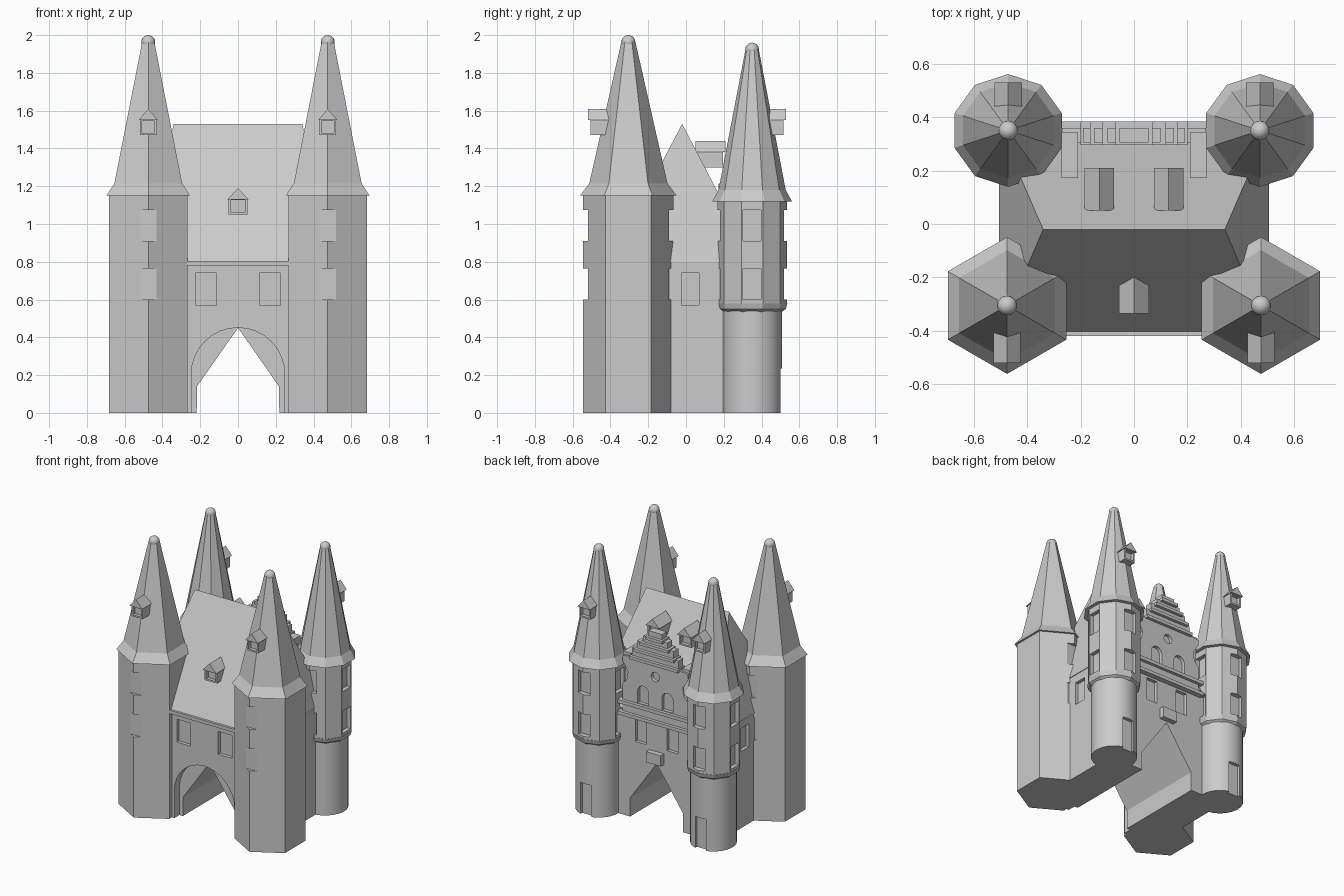
import bpy, bmesh, math
from mathutils import Vector, Matrix

cube = bpy.data.objects.get("Cube")
if cube:
    bpy.data.objects.remove(cube, do_unlink=True)

stone = bpy.data.materials.new("grey_stone")
stone.use_nodes = True
GREY = (0.6, 0.6, 0.6, 1)
stone.diffuse_color = GREY
stone.node_tree.nodes["Principled BSDF"].inputs["Base Color"].default_value = GREY


def finish(name, bm, smooth=False):
    bmesh.ops.recalc_face_normals(bm, faces=bm.faces)
    me = bpy.data.meshes.new(name)
    bm.to_mesh(me)
    bm.free()
    me.materials.append(stone)
    ob = bpy.data.objects.new(name, me)
    bpy.context.collection.objects.link(ob)
    if smooth:
        for p in me.polygons:
            p.use_smooth = True
        me.set_sharp_from_angle(angle=math.radians(35))
    return ob


def box(name, x, y, z):
    """Box from three (low, high) ranges."""
    bm = bmesh.new()
    bmesh.ops.create_cube(bm, size=1)
    for v in bm.verts:
        v.co = [r[0] if c < 0 else r[1] for c, r in zip(v.co, (x, y, z))]
    return finish(name, bm)


def prism(name, points, y0, y1):
    """Profile in x and z, extruded along y."""
    bm = bmesh.new()
    face = bm.faces.new([bm.verts.new((x, y0, z)) for x, z in points])
    out = bmesh.ops.extrude_face_region(bm, geom=[face])["geom"]
    for v in out:
        if isinstance(v, bmesh.types.BMVert):
            v.co.y = y1
    return finish(name, bm)


def lathe(name, cx, cy, rings, n, smooth=False):
    """Stacked n-sided rings with a corner towards +y."""
    bm = bmesh.new()
    loops = []
    for r, z in rings:
        angles = [math.pi / 2 + math.tau * i / n for i in range(n)]
        loops.append([bm.verts.new((cx + r * math.cos(a), cy + r * math.sin(a), z)) for a in angles])
    for a, b in zip(loops, loops[1:]):
        for i in range(n):
            j = (i + 1) % n
            bm.faces.new((a[i], a[j], b[j], b[i]))
    bm.faces.new(loops[0])
    bm.faces.new(loops[-1])
    return finish(name, bm, smooth)


def ball(name, x, y, z, r):
    bm = bmesh.new()
    bmesh.ops.create_uvsphere(bm, u_segments=16, v_segments=10, radius=r,
                              matrix=Matrix.Translation((x, y, z)))
    finish(name, bm, True)


def cut(ob, cutters):
    """Subtract the cutters, keep the result and remove the cutters."""
    for c in cutters:
        c.hide_render = True
        m = ob.modifiers.new("cut", 'BOOLEAN')
        m.operation, m.solver, m.object = 'DIFFERENCE', 'EXACT', c
    dg = bpy.context.evaluated_depsgraph_get()
    me = bpy.data.meshes.new_from_object(ob.evaluated_get(dg))
    ob.modifiers.clear()
    ob.data = me
    for c in cutters:
        bpy.data.objects.remove(c, do_unlink=True)


def arch(w, z0, spring, x=0, steps=16):
    """Round-headed outline."""
    pts = [(x + w, z0)]
    pts += [(x + w * math.cos(math.pi * i / steps), spring + w * math.sin(math.pi * i / steps))
            for i in range(steps + 1)]
    return pts + [(x - w, z0)]


def dormer(name, x, face, back, z, w=0.05, h=0.08):
    """Small gabled window box whose opening is at y = face."""
    s = 1 if face > back else -1
    body = box(name, (x - w, x + w), sorted((face, back)), (z, z + h))
    inset = sorted((face - s * 0.025, face + s * 0.1))
    cut(body, [box("cutter", (x - w * 0.75, x + w * 0.75), inset, (z + 0.012, z + h - 0.004))])
    e = w + 0.006
    prism(name + "_roof", [(x - e, z + h), (x + e, z + h), (x, z + h + 0.06)], face + s * 0.015, back)


SILLS = (0.6, 0.91)

# Front towers: six sides, flat window cuts on the corners, flared spires
for side, sx in (("right", -1), ("left", 1)):
    x, y = sx * 0.475, -0.305
    body = lathe(f"front_tower_{side}", x, y, [(0.24, 0), (0.24, 1.15)], 6)
    cut(body, [box("cutter", (x - 0.1, x + 0.1), sorted((y + d * 0.215, y + d * 0.4)), (z, z + 0.165))
               for z in SILLS for d in (-1, 1)])
    lathe(f"front_spire_{side}", x, y, [(0.256, 1.15), (0.207, 1.215), (0.037, 1.965)], 6)
    ball(f"front_finial_{side}", x, y, 1.963, 0.037)
    dormer(f"front_spire_dormer_{side}", x, -0.505, -0.405, 1.47, 0.045)

# Back towers: round foot with a door, corbel, ten-sided storey, flared spire
for side, sx in (("right", -1), ("left", 1)):
    x, y = sx * 0.471, 0.35
    foot = lathe(f"back_tower_foot_{side}", x, y, [(0.157, 0), (0.157, 0.56)], 32, True)
    cut(foot, [box("cutter", (x - 0.045, x + 0.045), (y + 0.13, y + 0.3), (-0.1, 0.235))])
    lathe(f"back_tower_corbel_{side}", x, y, [(0.157, 0.535), (0.178, 0.55), (0.187, 0.58)], 10)
    body = lathe(f"back_tower_storey_{side}", x, y, [(0.184, 0.575), (0.184, 1.125)], 10)
    cutters = []
    for z in SILLS:
        for d in (-1, 1):
            near = sorted((d * 0.145, d * 0.3))
            cutters.append(box("cutter", (x - 0.047, x + 0.047), [y + v for v in near], (z, z + 0.165)))
            cutters.append(box("cutter", [x + v for v in near], (y - 0.047, y + 0.047), (z, z + 0.165)))
    cut(body, cutters)
    lathe(f"back_spire_{side}", x, y, [(0.211, 1.12), (0.178, 1.18), (0.035, 1.925)], 10)
    ball(f"back_finial_{side}", x, y, 1.924, 0.036)
    dormer(f"back_spire_dormer_{side}", x, 0.515, 0.42, 1.47, 0.045)

# Gatehouse: block with pointed passage, arched front recess and windows
house = box("gatehouse", (-0.5, 0.5), (-0.395, 0.345), (0, 0.8))
passage = [(-0.22, -0.1), (0.22, -0.1), (0.217, 0.14), (0, 0.45), (-0.217, 0.14)]
cutters = [prism("cutter", passage, -1, 1),
           prism("cutter", arch(0.247, -0.1, 0.204), -1, -0.335)]
for sx in (-1, 1):
    cutters.append(box("cutter", (sx * 0.17 - 0.056, sx * 0.17 + 0.056), (-0.6, -0.37), (0.57, 0.74)))
    cutters.append(box("cutter", (sx * 0.13 - 0.045, sx * 0.13 + 0.045), (0.32, 0.6), (0.57, 0.74)))
    cutters.append(box("cutter", sorted((sx * 0.475, sx * 0.7)), (-0.025, 0.07), (0.57, 0.74)))
cut(house, cutters)
box("front_cornice", (-0.3, 0.3), (-0.42, -0.38), (0.78, 0.805))

# Hipped main roof
bm = bmesh.new()
a, b, c, d = [bm.verts.new((x, y, 0.8)) for x, y in ((-0.505, -0.405), (0.505, -0.405), (0.505, 0.36), (-0.505, 0.36))]
e, f = [bm.verts.new((x, -0.02, 1.53)) for x in (-0.34, 0.34)]
for loop in ((a, b, f, e), (b, c, f), (c, d, e, f), (d, a, e), (d, c, b, a)):
    bm.faces.new(loop)
finish("main_roof", bm)
dormer("front_roof_dormer", 0, -0.32, -0.18, 1.05)
for side, sx in (("right", -1), ("left", 1)):
    dormer(f"back_roof_dormer_{side}", sx * 0.13, 0.195, 0.05, 1.3)

# Stepped back gable with curved shoulders, round window and arched windows
half = [(0.27, 0.78), (0.27, 0.98), (0.235, 1.02), (0.225, 1.08), (0.27, 1.15), (0.27, 1.19),
        (0.19, 1.2), (0.19, 1.27), (0.15, 1.27), (0.15, 1.33), (0.1, 1.33), (0.1, 1.38),
        (0.055, 1.38), (0.055, 1.43)]
gable = prism("back_gable", half + [(-x, z) for x, z in reversed(half)], 0.305, 0.36)
rose = [(0.035 * math.cos(math.tau * i / 16), 1.1 + 0.035 * math.sin(math.tau * i / 16)) for i in range(16)]
cut(gable, [prism("cutter", rose, 0.335, 0.6)] +
    [prism("cutter", arch(0.045, 0.87, 0.96, x), 0.335, 0.6) for x in (-0.1, 0.1)])
for w, z in ((0.2, 1.19), (0.165, 1.255), (0.12, 1.315), (0.07, 1.37)):
    box("gable_step_ledge", (-w, w), (0.295, 0.383), (z, z + 0.022))
for z in (0.755, 0.84):
    box("back_cornice", (-0.3, 0.3), (0.33, 0.383), (z, z + 0.025))
box("back_balcony", (-0.06, 0.06), (0.33, 0.383), (0.46, 0.54))
for sx in (-1, 1):
    box("gable_side_wall", sorted((sx * 0.225, sx * 0.265)), (0.19, 0.34), (0.8, 1.18))
    box("gable_side_ledge", sorted((sx * 0.21, sx * 0.272)), (0.172, 0.345), (1.17, 1.215))
